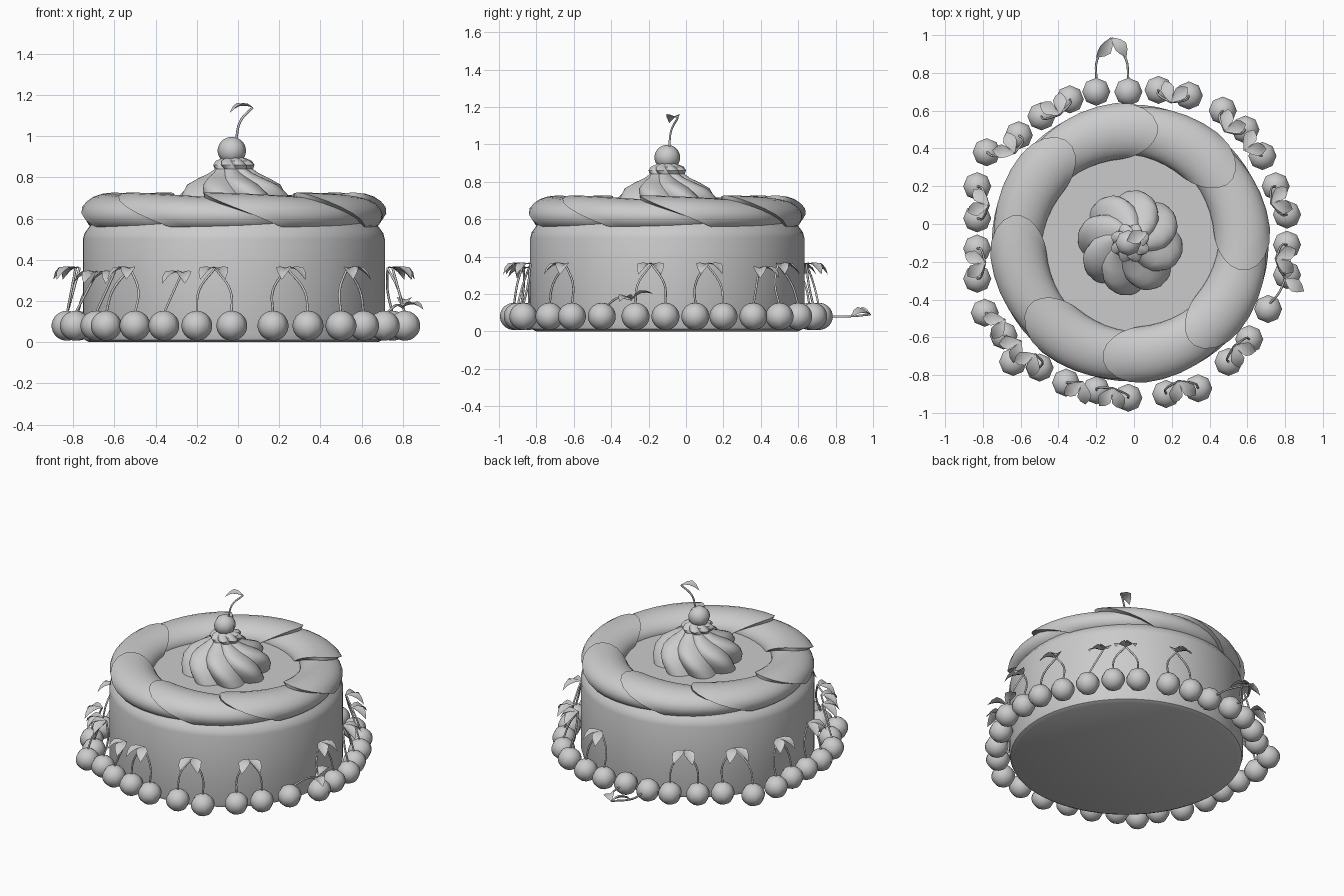
import bpy, bmesh
from math import sin, cos, pi, tau, radians, atan2
from mathutils import Vector

if "Cube" in bpy.data.objects:
    bpy.data.objects.remove(bpy.data.objects["Cube"])

grey = bpy.data.materials.new("plain grey")
grey.use_nodes = True
colour = (0.6, 0.6, 0.6, 1)
grey.diffuse_color = colour
grey.node_tree.nodes["Principled BSDF"].inputs["Base Color"].default_value = colour

CENTRE = Vector((-0.02, -0.10, 0))
UP = Vector((0, 0, 1))


def add_mesh(name, verts, faces, angle=40, location=(0, 0, 0)):
    mesh = bpy.data.meshes.new(name)
    mesh.from_pydata(verts, [], faces)
    bm = bmesh.new()
    bm.from_mesh(mesh)
    bmesh.ops.recalc_face_normals(bm, faces=bm.faces)
    bm.to_mesh(mesh)
    bm.free()
    mesh.materials.append(grey)
    obj = bpy.data.objects.new(name, mesh)
    obj.location = location
    bpy.context.collection.objects.link(obj)
    bpy.ops.object.select_all(action="DESELECT")
    obj.select_set(True)
    bpy.context.view_layer.objects.active = obj
    bpy.ops.object.shade_smooth_by_angle(angle=radians(angle))
    return obj


def loft(rings, wrap=False):
    """Join equal closed rings of points into a skin."""
    n, count = len(rings[0]), len(rings)
    verts = [p for ring in rings for p in ring]
    faces = []
    for i in range(count if wrap else count - 1):
        a, b = i * n, (i + 1) % count * n
        faces += [(a + j, a + (j + 1) % n, b + (j + 1) % n, b + j) for j in range(n)]
    if not wrap:
        faces += [tuple(range(n)), tuple(range((count - 1) * n, count * n))]
    return verts, faces


def circle(r, z, n):
    return [(r * cos(tau * j / n), r * sin(tau * j / n), z) for j in range(n)]


# Cake body with softened lower and upper edges
profile = [(0.70, 0), (0.725, 0.012), (0.733, 0.04), (0.733, 0.5),
           (0.725, 0.53), (0.71, 0.55), (0.66, 0.62)]
add_mesh("cake_body", *loft([circle(r, z, 64) for r, z in profile]), location=CENTRE)


# Piped rim: overlapping shells with chevron-shaped seams
def rim_ring(shell, u):
    ring = []
    swell = 1.08 - 0.22 * u ** 1.5
    for j in range(20):
        phi = tau * j / 20
        theta = radians(76) + tau * (shell + u) / 8 + 0.35 * (1 - sin(phi))
        r = 0.595 + 0.138 * swell * cos(phi)
        z = max(0.55, 0.625 + 0.095 * swell * sin(phi))
        ring.append((r * cos(theta), r * sin(theta), z))
    return ring


rim = [rim_ring(k, i / 6) for k in range(8) for i in range(7)]
add_mesh("piped_rim", *loft(rim, wrap=True), location=CENTRE)


# Twisted cream swirl in the middle
def swirl_ring(r, z, twist):
    ring = []
    for j in range(64):
        a = tau * j / 64
        lobe = 0.86 + 0.2 * abs(cos(4 * a))
        ring.append((r * lobe * cos(a + twist), r * lobe * sin(a + twist), z))
    return ring


swirl = [(0.26, 0.61), (0.265, 0.67), (0.255, 0.72), (0.22, 0.765), (0.165, 0.795),
         (0.115, 0.82), (0.09, 0.84), (0.1, 0.86), (0.085, 0.88), (0.04, 0.9)]
add_mesh("cream_swirl", *loft([swirl_ring(r, z, -0.17 * i) for i, (r, z) in enumerate(swirl)]),
         location=CENTRE)


# Cherry parts
def cherry(location, name="cherry", radius=0.075):
    rings = []
    for i in range(12):
        t = pi * (i + 0.4) / 11.8
        rings.append(circle(radius * sin(t), 0.97 * radius * cos(t), 8))
    add_mesh(name, *loft(rings), angle=60, location=location)


def stem(points, name="cherry_stem"):
    curve = bpy.data.curves.new(name, "CURVE")
    curve.dimensions = "3D"
    curve.bevel_depth = 0.006
    curve.bevel_resolution = 1
    curve.resolution_u = 5
    curve.use_fill_caps = True
    spline = curve.splines.new("BEZIER")
    spline.bezier_points.add(len(points) - 1)
    for bp, p in zip(spline.bezier_points, points):
        bp.co = p
        bp.handle_left_type = bp.handle_right_type = "AUTO"
    curve.materials.append(grey)
    bpy.context.collection.objects.link(bpy.data.objects.new(name, curve))


def leaf(base, direction, length=0.14, normal=UP, name="cherry_leaf"):
    along = direction.normalized()
    side = along.cross(normal).normalized()
    top = side.cross(along)
    verts, faces = [], []
    for i, w in enumerate((0.004, 0.026, 0.037, 0.025, 0.001)):
        t = i / 4
        mid = base + along * length * t + top * 0.02 * sin(pi * t)
        verts += [mid - side * w + top * w * 0.4, mid, mid + side * w + top * w * 0.4]
    for i in range(4):
        a = i * 3
        faces += [(a, a + 1, a + 4, a + 3), (a + 1, a + 2, a + 5, a + 4)]
    add_mesh(name, verts, faces, angle=60)


def outward(p):
    return Vector((p.x - CENTRE.x, p.y - CENTRE.y, 0)).normalized()


def sprig(fruits):
    """One or two cherries leaning a stem and two leaves on the cake wall."""
    points = [Vector((x, y, 0.08)) for x, y in fruits]
    middle = sum(points, Vector()) / len(points)
    out = outward(middle)
    along = UP.cross(out)
    apex = CENTRE + out * 0.775 + UP * 0.36
    if len(points) == 1:
        apex += along * 0.08 - UP * 0.02
    for p in points:
        cherry(p)
        start = p + UP * 0.06
        bend = start.lerp(apex, 0.5) + (p - middle) * 0.4
        stem([start, bend, apex])
    for s in (-1, 1):
        leaf(apex, out + along * s * 0.6 - UP * 0.55, 0.13)


pairs = [((0.13, 0.71), (0.29, 0.68)), ((0.47, 0.60), (0.59, 0.50)),
         ((0.75, 0.20), (0.81, 0.05)), ((0.81, -0.11), (0.81, -0.27)),
         ((0.61, -0.61), (0.50, -0.73)), ((0.34, -0.87), (0.17, -0.90)),
         ((-0.03, -0.92), (-0.20, -0.88)), ((-0.50, -0.76), (-0.64, -0.73)),
         ((-0.83, -0.29), (-0.83, -0.13)), ((-0.83, 0.03), (-0.83, 0.20)),
         ((-0.78, 0.38), (-0.61, 0.47)), ((-0.49, 0.57), (-0.34, 0.66))]
singles = [(0.68, 0.36), (-0.36, -0.84), (-0.69, -0.59), (-0.79, -0.47)]
for fruits in pairs + [(s,) for s in singles]:
    sprig(fruits)

# Pair lying flat behind the cake
tip = Vector((-0.12, 0.985, 0.09))
for x in (-0.20, -0.03):
    cherry((x, 0.70, 0.08))
    stem([Vector((x, 0.76, 0.08)), Vector((x * 0.9 - 0.015, 0.87, 0.08)), tip])
    leaf(tip, Vector((x + 0.115, -0.11, -0.01)), 0.13, normal=Vector((0.5, 0, 1)))

# Fallen single cherry
cherry((0.71, -0.45, 0.08))
fallen = Vector((0.80, -0.29, 0.17))
stem([Vector((0.72, -0.42, 0.14)), Vector((0.77, -0.36, 0.18)), fallen])
leaf(fallen, Vector((0.09, -0.06, -0.01)), 0.12)
leaf(fallen, Vector((0.02, 0.11, 0.03)), 0.12)

# Cherry on top
cherry((-0.03, -0.10, 0.93), "top_cherry", 0.069)
top_tip = Vector((0.07, -0.045, 1.14))
stem([Vector((-0.01, -0.09, 0.98)), Vector((0.01, -0.08, 1.07)), top_tip], "top_stem")
leaf(top_tip, Vector((-0.11, -0.045, -0.025)), 0.12, name="top_leaf")
